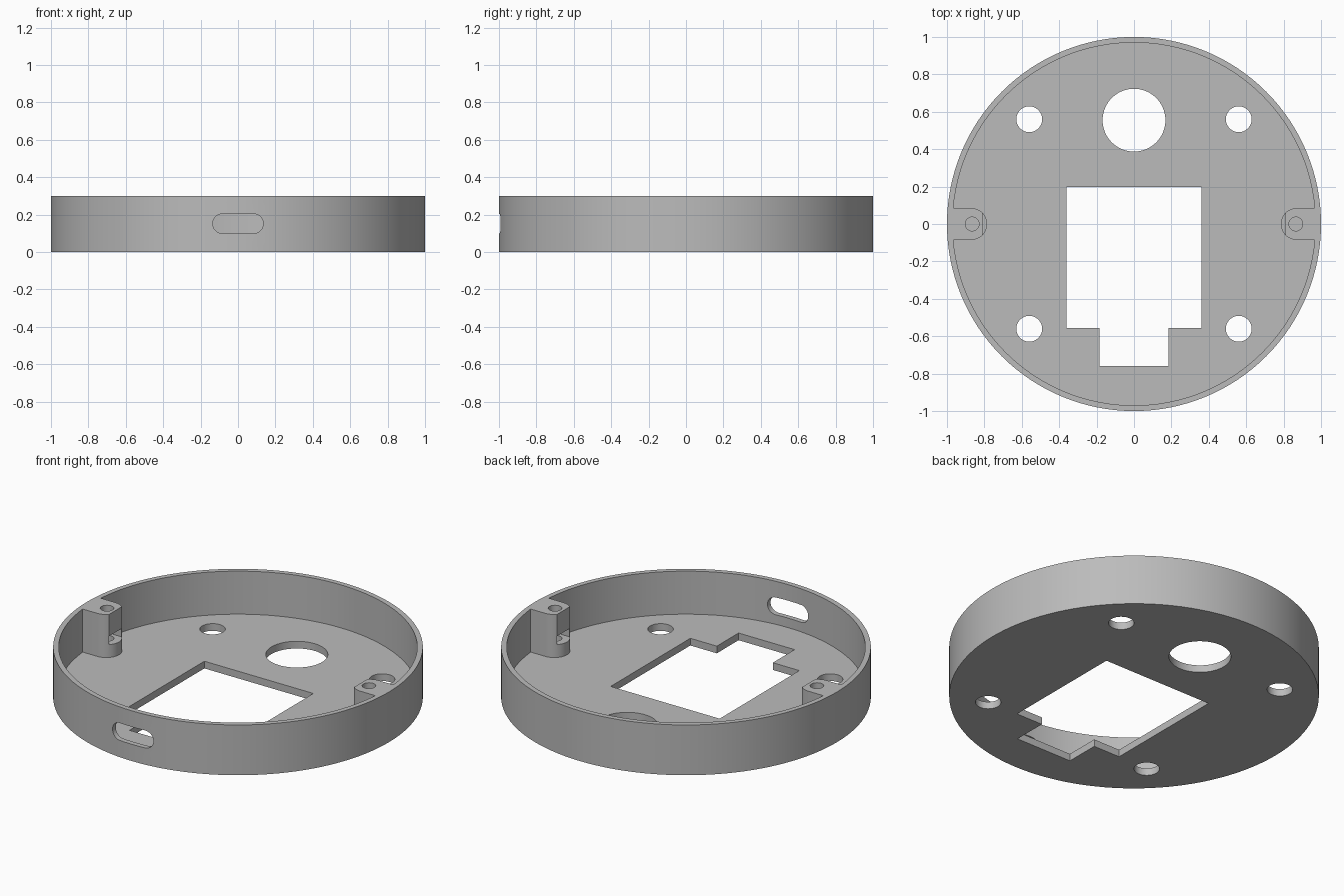
import bpy, bmesh, math

cube = bpy.data.objects.get("Cube")
if cube:
    bpy.data.objects.remove(cube, do_unlink=True)

HEIGHT, FLOOR, INNER = 0.3, 0.043, 0.97

grey = bpy.data.materials.new("plain grey")
grey.use_nodes = True
colour = (0.5, 0.5, 0.5, 1)
grey.diffuse_color = colour
grey.node_tree.nodes["Principled BSDF"].inputs["Base Color"].default_value = colour


def prism(name, outline, low, high, upright=False):
    """Extrude an outline along z, or along y when upright (outline is then x, z)."""
    bm = bmesh.new()
    place = (lambda a, b: (a, low, b)) if upright else (lambda a, b: (a, b, low))
    face = bm.faces.new([bm.verts.new(place(a, b)) for a, b in outline])
    step = (0, high - low, 0) if upright else (0, 0, high - low)
    grown = bmesh.ops.extrude_face_region(bm, geom=[face])["geom"]
    bmesh.ops.translate(bm, vec=step, verts=[v for v in grown if isinstance(v, bmesh.types.BMVert)])
    bmesh.ops.recalc_face_normals(bm, faces=bm.faces)
    mesh = bpy.data.meshes.new(name)
    bm.to_mesh(mesh)
    bm.free()
    mesh.materials.append(grey)
    obj = bpy.data.objects.new(name, mesh)
    bpy.context.collection.objects.link(obj)
    return obj


def arc(cx, cy, radius, start=0, sweep=360, count=48):
    """Points along an arc; a full turn leaves out the repeated last point."""
    last = count if sweep == 360 else count - 1
    angles = [math.radians(start + sweep * i / last) for i in range(count)]
    return [(cx + radius * math.cos(a), cy + radius * math.sin(a)) for a in angles]


def box(x0, x1, y0, y1):
    return [(x0, y0), (x1, y0), (x1, y1), (x0, y1)]


def combine(target, tool, operation):
    mod = target.modifiers.new("combine", "BOOLEAN")
    mod.operation, mod.solver, mod.object = operation, "EXACT", tool
    bpy.ops.object.select_all(action="DESELECT")
    bpy.context.view_layer.objects.active = target
    target.select_set(True)
    bpy.ops.object.modifier_apply(modifier=mod.name)
    bpy.data.objects.remove(tool, do_unlink=True)


def cut(outline, low, high, upright=False, target=None):
    combine(target or housing, prism("cutter", outline, low, high, upright), "DIFFERENCE")


# Round tray: solid disc hollowed from above
housing = prism("round_housing", arc(0, 0, 1, count=128), 0, HEIGHT)
cut(arc(0, 0, INNER, count=128), FLOOR, 1)

# Screw posts with a stepped tip, nut pocket and blind screw hole
for side in (-1, 1):
    tip = arc(0.87 * side, 0, 0.085, 90, 180 * side, 25)
    post = prism("screw_post", tip + [(0.98 * side, -0.085), (0.98 * side, 0.085)], 0.02, HEIGHT)
    cut(box(*sorted((0.7 * side, 0.81 * side)), -0.2, 0.2), 0.12, 1, target=post)
    cut(box(*sorted((0.7 * side, 0.925 * side)), -0.06, 0.06), 0.12, 0.17, target=post)
    cut(arc(0.865 * side, 0, 0.037, count=32), 0.06, 1, target=post)
    combine(housing, post, "UNION")

# Floor openings: stepped window, large round hole, four mounting holes
cut([(-0.36, 0.197), (-0.36, -0.555), (-0.185, -0.555), (-0.185, -0.76),
     (0.185, -0.76), (0.185, -0.555), (0.36, -0.555), (0.36, 0.197)], -0.1, 0.1)
cut(arc(0, 0.555, 0.168, count=64), -0.1, 0.1)
for x in (-0.56, 0.56):
    for y in (-0.56, 0.56):
        cut(arc(x, y, 0.069), -0.1, 0.1)

# Rounded cable slot through the front wall
slot = arc(0.083, 0.152, 0.052, -90, 180, 17) + arc(-0.083, 0.152, 0.052, 90, 180, 17)
cut(slot, -1.1, -0.9, upright=True)

bpy.ops.object.select_all(action="DESELECT")
bpy.context.view_layer.objects.active = housing
housing.select_set(True)
bpy.ops.object.shade_smooth_by_angle(angle=math.radians(30))
